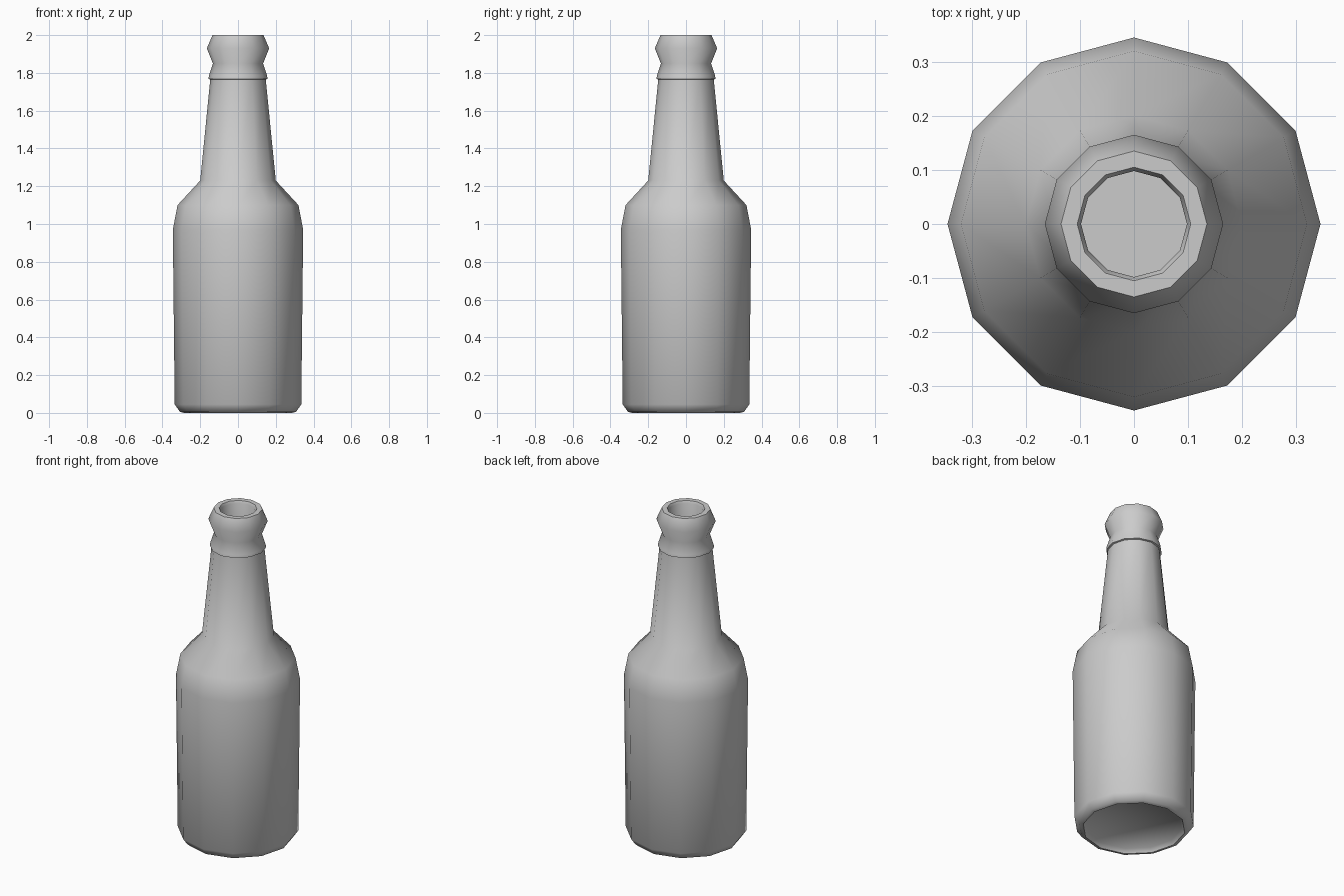
import bpy, bmesh, math

if "Cube" in bpy.data.objects:
    bpy.data.objects.remove(bpy.data.objects["Cube"])

SIDES = 12

# Bottle outline (radius, height): base recess, body, neck, lip, mouth
profile = [
    (0.0, 0.03), (0.27, 0.025), (0.285, 0.0),       # recessed base
    (0.307, 0.005), (0.335, 0.045),                 # bottom bevel
    (0.345, 0.97), (0.32, 1.10), (0.20, 1.23),      # body and shoulder
    (0.147, 1.765),                                 # neck
    (0.156, 1.768), (0.154, 1.785),                 # collar ring
    (0.133, 1.85), (0.165, 1.93), (0.135, 2.0),     # lip
    (0.105, 2.0), (0.098, 1.985),                   # mouth rim
    (0.098, 1.72), (0.0, 1.72),                     # inside of mouth
]


def lathe(name, points, sides):
    bm = bmesh.new()
    verts = [bm.verts.new((r, 0, z)) for r, z in points]
    edges = [bm.edges.new(pair) for pair in zip(verts, verts[1:])]
    bmesh.ops.spin(bm, geom=verts + edges, cent=(0, 0, 0), axis=(0, 0, 1),
                   angle=math.tau, steps=sides)
    bmesh.ops.remove_doubles(bm, verts=bm.verts, dist=1e-4)
    bmesh.ops.recalc_face_normals(bm, faces=bm.faces)
    mesh = bpy.data.meshes.new(name)
    bm.to_mesh(mesh)
    bm.free()
    obj = bpy.data.objects.new(name, mesh)
    bpy.context.collection.objects.link(obj)
    return obj


bottle = lathe("bottle", profile, SIDES)
bpy.context.view_layer.objects.active = bottle
bottle.select_set(True)
bpy.ops.object.shade_smooth_by_angle(angle=math.radians(65))
